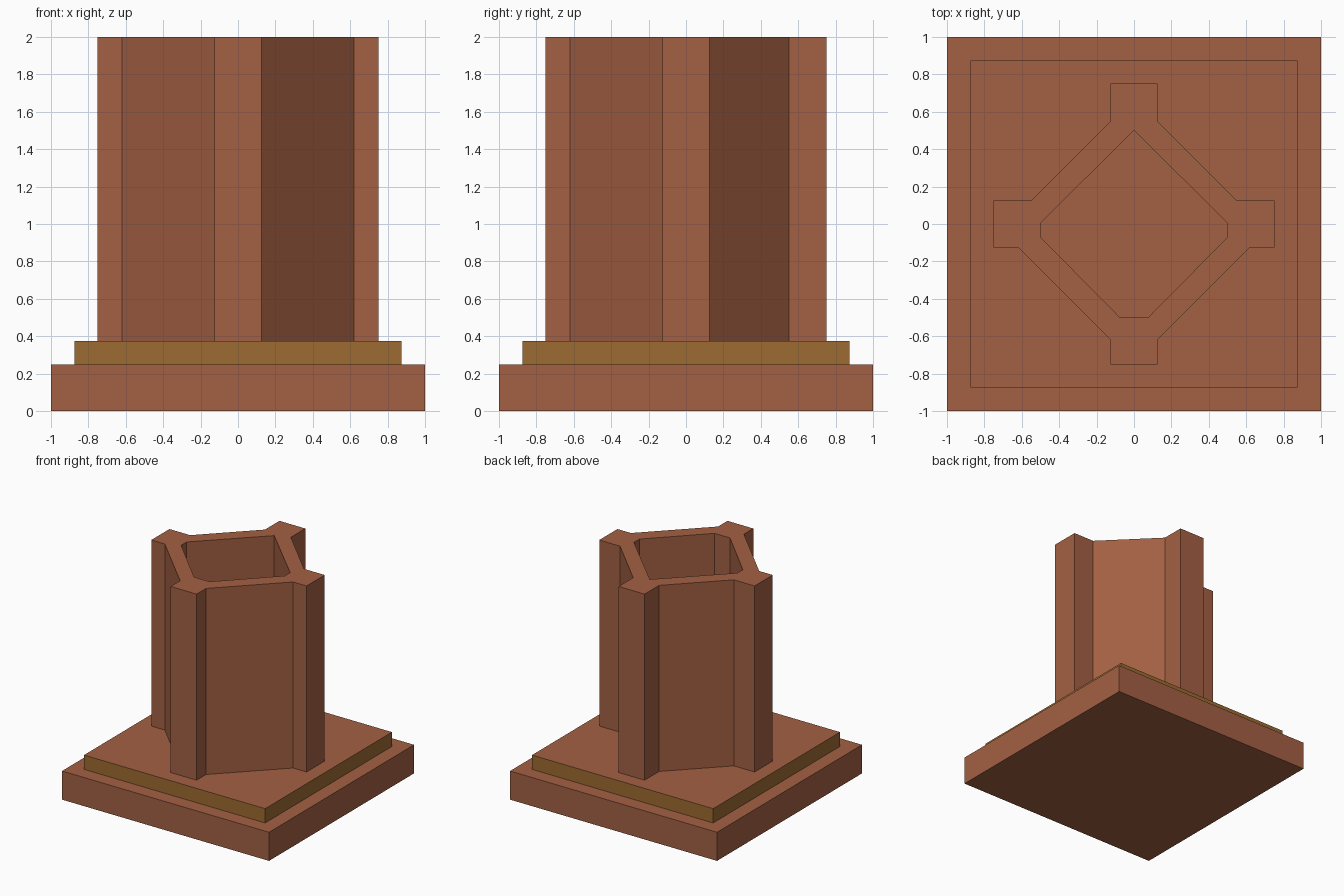
import bpy, bmesh

if "Cube" in bpy.data.objects:
    bpy.data.objects.remove(bpy.data.objects["Cube"])


def material(name, rgb):
    """Flat material from 0-255 sRGB values, stored as linear."""
    lin = [((c / 255 + 0.055) / 1.055) ** 2.4 for c in rgb]
    m = bpy.data.materials.new(name)
    m.diffuse_color = (*lin, 1.0)
    m.use_nodes = True
    m.node_tree.nodes["Principled BSDF"].inputs["Base Color"].default_value = m.diffuse_color
    return m


brown = material("reddish_brown", (163, 96, 67))
ochre = material("dark_ochre", (156, 107, 49))


def finish(name, bm, mats):
    bmesh.ops.recalc_face_normals(bm, faces=bm.faces)
    mesh = bpy.data.meshes.new(name)
    for m in mats:
        mesh.materials.append(m)
    bm.to_mesh(mesh)
    bm.free()
    ob = bpy.data.objects.new(name, mesh)
    bpy.context.collection.objects.link(ob)
    return ob


def mirrored(half):
    """Complete a right-hand outline (listed top to bottom) across x = 0."""
    return half + [(-x, y) for x, y in reversed(half) if x > 0]


# Stepped base: square slab, then a smaller step with ochre sides and brown top
def stepped_base():
    bm = bmesh.new()

    def ring(r, z):
        return [bm.verts.new((x * r, y * r, z))
                for x, y in ((-1, -1), (1, -1), (1, 1), (-1, 1))]

    rings = [ring(1, 0), ring(1, 0.25), ring(0.875, 0.25), ring(0.875, 0.375)]
    bm.faces.new(rings[0])
    bm.faces.new(rings[-1])
    for level, (a, b) in enumerate(zip(rings, rings[1:])):
        for i in range(4):
            j = (i + 1) % 4
            f = bm.faces.new((a[i], a[j], b[j], b[i]))
            f.material_index = 1 if level == 2 else 0
    finish("stepped_base", bm, [brown, ochre])


# Hollow diamond tower with a square buttress at each corner
def hollow_tower(z0=0.375, z1=2.0):
    outer = mirrored([(0.125, 0.75), (0.125, 0.55), (0.55, 0.125),
                      (0.75, 0.125), (0.75, -0.125), (0.62, -0.125),
                      (0.125, -0.62), (0.125, -0.75)])
    inner = mirrored([(0, 0.5), (0.5, 0.005), (0.5, -0.07), (0.075, -0.5)])
    bm = bmesh.new()
    rims = []
    for outline in (outer, inner):
        low = [bm.verts.new((x, y, z0)) for x, y in outline]
        high = [bm.verts.new((x, y, z1)) for x, y in outline]
        n = len(outline)
        for i in range(n):
            j = (i + 1) % n
            bm.faces.new((low[i], low[j], high[j], high[i]))
        rims += [bm.edges.get((high[i], high[(i + 1) % n])) for i in range(n)]
    # Flat rim between the two outlines
    bmesh.ops.triangle_fill(bm, edges=rims, use_beauty=True, normal=(0, 0, 1))
    bmesh.ops.recalc_face_normals(bm, faces=bm.faces)
    bmesh.ops.dissolve_limit(bm, angle_limit=0.01, verts=bm.verts, edges=bm.edges)
    finish("hollow_tower", bm, [brown])


stepped_base()
hollow_tower()
